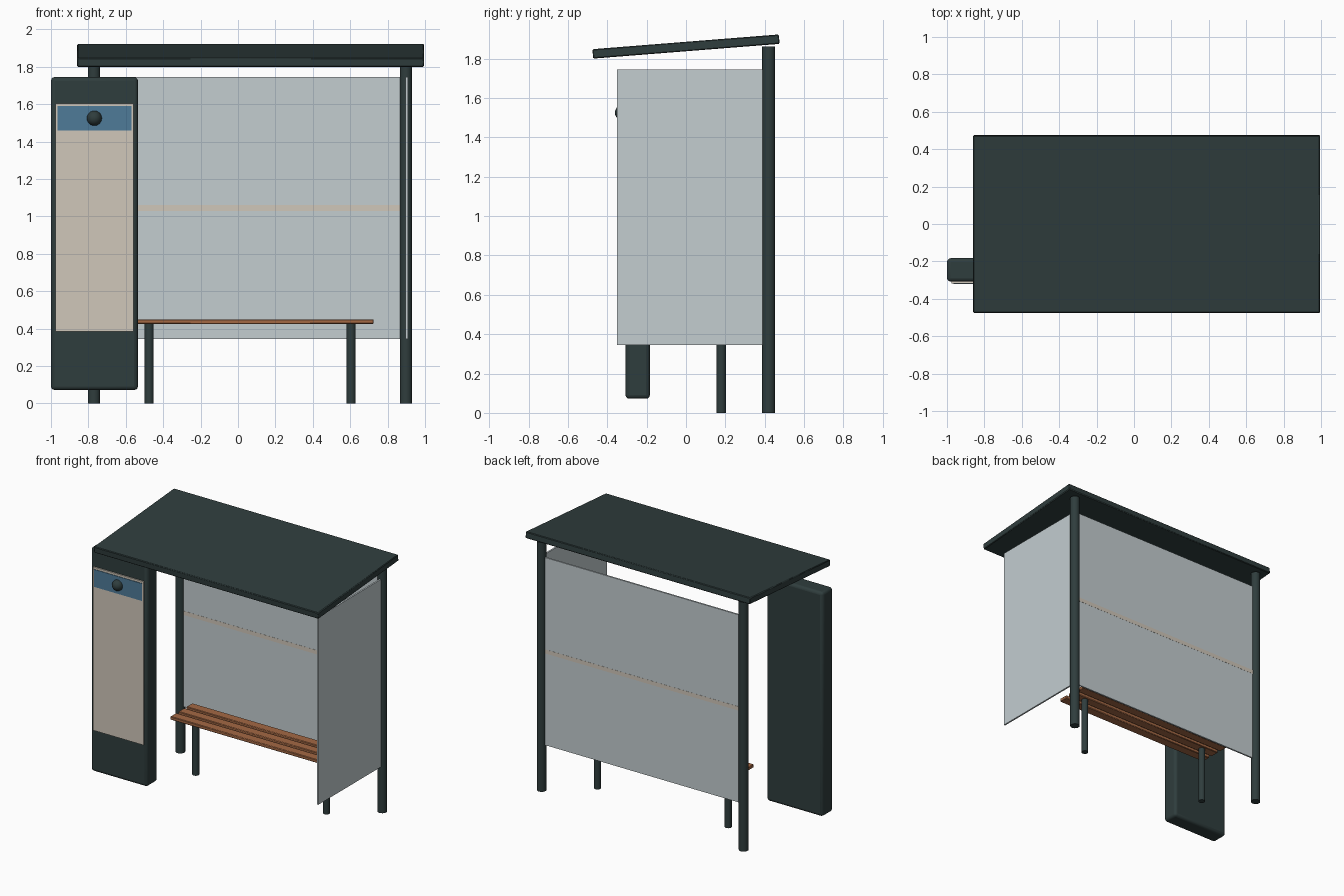
import bpy, math

if "Cube" in bpy.data.objects:
    bpy.data.objects.remove(bpy.data.objects["Cube"])


def material(name, srgb):
    m = bpy.data.materials.new(name)
    lin = [(c / 255 / 12.92) if c < 11 else ((c / 255 + 0.055) / 1.055) ** 2.4 for c in srgb]
    m.diffuse_color = (*lin, 1)
    m.use_nodes = True
    m.node_tree.nodes["Principled BSDF"].inputs["Base Color"].default_value = m.diffuse_color
    return m


DARK = material("dark_green_metal", (47, 61, 61))
GLASS = material("pale_glass", (195, 205, 208))
WOOD = material("warm_wood", (163, 104, 68))
BEIGE = material("poster_beige", (208, 199, 186))
BLUE = material("header_blue", (78, 123, 153))


def finish(name, mat, smooth=True):
    ob = bpy.context.object
    ob.name = name
    ob.data.materials.append(mat)
    if smooth:
        bpy.ops.object.shade_smooth_by_angle(angle=math.radians(35))
    return ob


def box(name, mat, x, y, z, bevel=0, segments=2):
    """Box from (min, max) ranges on each axis."""
    bpy.ops.mesh.primitive_cube_add(size=1, location=[sum(r) / 2 for r in (x, y, z)])
    bpy.context.object.scale = [r[1] - r[0] for r in (x, y, z)]
    bpy.ops.object.transform_apply(location=False, rotation=False, scale=True)
    ob = finish(name, mat, bevel > 0)
    if bevel:
        mod = ob.modifiers.new("soft_edges", "BEVEL")
        mod.width, mod.segments = bevel, segments
    return ob


def pole(name, x, y, radius, top):
    bpy.ops.mesh.primitive_cylinder_add(vertices=20, radius=radius, depth=top,
                                        location=(x, y, top / 2))
    return finish(name, DARK)


# Sloping roof
roof = box("roof", DARK, (-0.86, 0.995), (-0.475, 0.475), (1.837, 1.885), 0.005, 1)
roof.rotation_euler.x = math.atan2(0.075, 0.95)

# Rear posts and bench legs
for side, x in (("left", -0.77), ("right", 0.898)):
    pole(side + "_post", x, 0.42, 0.033, 1.86)
for side, x in (("left", -0.475), ("right", 0.605)):
    pole(side + "_bench_leg", x, 0.18, 0.024, 0.43)

# Glass panels and the marker strip across the rear one
box("rear_glass", GLASS, (-0.77, 0.898), (0.414, 0.426), (0.345, 1.745))
box("side_glass", GLASS, (0.896, 0.908), (-0.35, 0.41), (0.345, 1.745))
box("glass_strip", BEIGE, (-0.76, 0.89), (0.413, 0.427), (1.03, 1.06))

# Bench slats
for i in range(3):
    y = 0.05 + i * 0.095
    box(f"bench_slat_{i + 1}", WOOD, (-0.595, 0.725), (y, y + 0.07), (0.425, 0.45), 0.004, 1)

# Information cabinet with poster, header plate and round emblem
box("cabinet", DARK, (-1.0, -0.535), (-0.308, -0.183), (0.072, 1.745), 0.02, 3)
box("poster", BEIGE, (-0.975, -0.56), (-0.317, -0.305), (0.385, 1.605))
box("poster_header", BLUE, (-0.966, -0.57), (-0.321, -0.315), (1.46, 1.59))
bpy.ops.mesh.primitive_uv_sphere_add(segments=20, ring_count=12, radius=0.04,
                                     location=(-0.768, -0.321, 1.525))
finish("header_knob", DARK)
